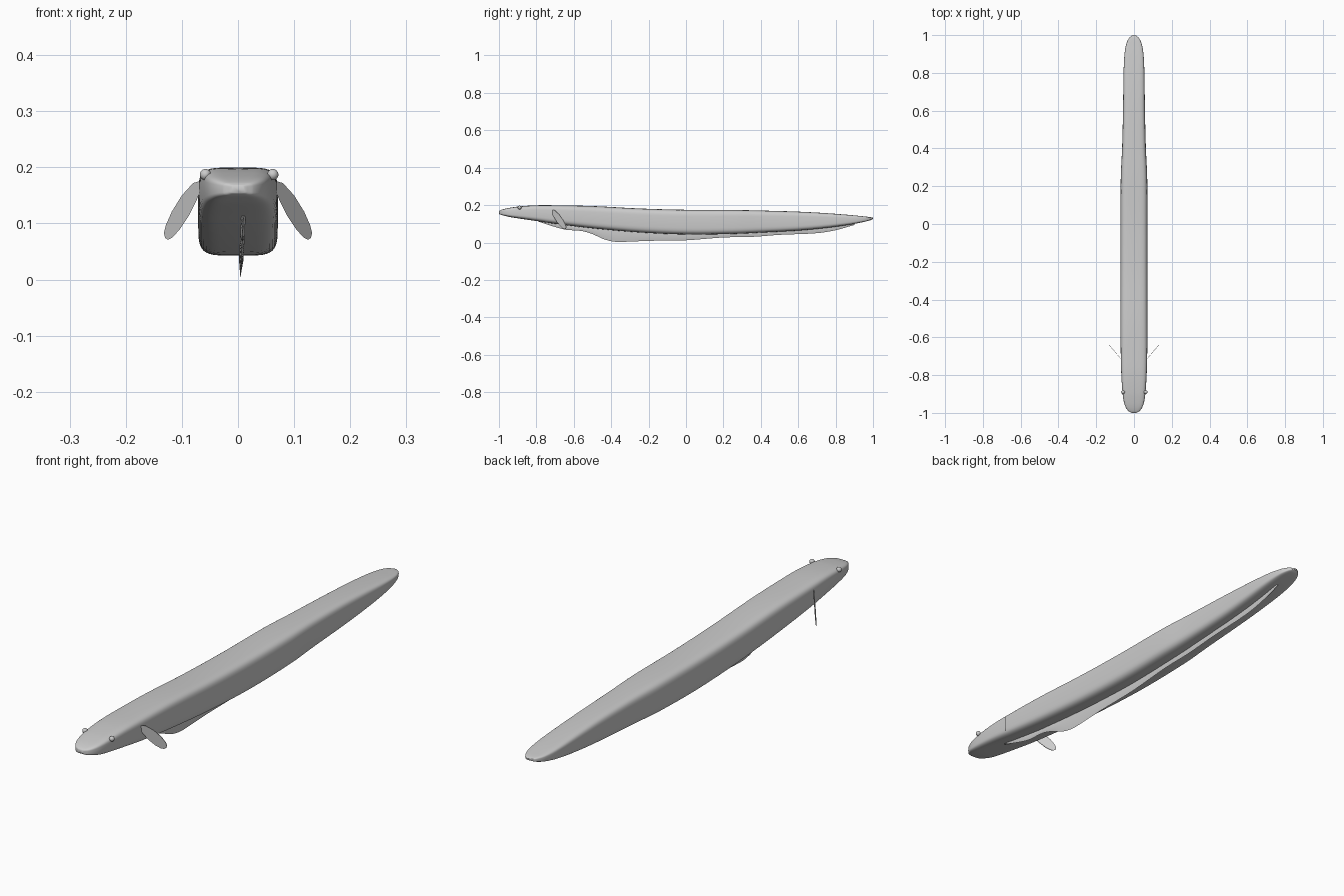
import bpy, bmesh, math

if "Cube" in bpy.data.objects:
    bpy.data.objects.remove(bpy.data.objects["Cube"])

grey = bpy.data.materials.new("soft grey")
grey.diffuse_color = (0.6, 0.6, 0.6, 1)
grey.use_nodes = True
grey.node_tree.nodes["Principled BSDF"].inputs["Base Color"].default_value = grey.diffuse_color


def make(name, verts, faces, angle=60):
    me = bpy.data.meshes.new(name)
    me.from_pydata(verts, [], faces)
    ob = bpy.data.objects.new(name, me)
    bpy.context.collection.objects.link(ob)
    me.materials.append(grey)
    bm = bmesh.new()
    bm.from_mesh(me)
    bmesh.ops.recalc_face_normals(bm, faces=bm.faces)
    bm.to_mesh(me)
    bm.free()
    bpy.ops.object.select_all(action='DESELECT')
    ob.select_set(True)
    bpy.context.view_layer.objects.active = ob
    bpy.ops.object.shade_smooth_by_angle(angle=math.radians(angle))
    return ob


def smooth(rows, steps):
    """Catmull-Rom rows through the given stations."""
    out = []
    for i in range(len(rows) - 1):
        b, c = rows[i], rows[i + 1]
        a, d = rows[max(i - 1, 0)], rows[min(i + 2, len(rows) - 1)]
        h = c[0] - b[0]
        for s in range(steps):
            t = s / steps
            row = [b[0] + h * t]
            for k in range(1, len(b)):
                m0 = (c[k] - a[k]) / (c[0] - a[0]) * h
                m1 = (d[k] - b[k]) / (d[0] - b[0]) * h
                row.append((2*t**3 - 3*t*t + 1) * b[k] + (t**3 - 2*t*t + t) * m0
                           + (3*t*t - 2*t**3) * c[k] + (t**3 - t*t) * m1)
            out.append(row)
    return out + [list(rows[-1])]


# Body: y, half width, bottom, top
stations = [
    (-1.0, 0.012, 0.154, 0.168), (-0.992, 0.028, 0.149, 0.173),
    (-0.97, 0.044, 0.143, 0.180), (-0.94, 0.054, 0.136, 0.186),
    (-0.89, 0.061, 0.128, 0.193), (-0.8, 0.067, 0.115, 0.199),
    (-0.7, 0.070, 0.100, 0.199), (-0.5, 0.071, 0.076, 0.195),
    (-0.25, 0.071, 0.054, 0.182), (0.0, 0.071, 0.043, 0.175),
    (0.25, 0.070, 0.046, 0.174), (0.4, 0.063, 0.053, 0.171),
    (0.6, 0.058, 0.064, 0.165), (0.75, 0.056, 0.078, 0.157),
    (0.88, 0.052, 0.096, 0.147), (0.95, 0.042, 0.110, 0.140),
    (0.985, 0.026, 0.119, 0.136), (1.0, 0.008, 0.126, 0.132)]
N = 40
verts, faces = [], []
rows = smooth(stations, 4)
for y, w, lo, hi in rows:
    for j in range(N):
        a = 2 * math.pi * j / N
        c, s = math.cos(a), math.sin(a)
        # rounded-square cross-section
        verts.append((w * math.copysign(abs(c) ** 0.42, c), y,
                      (lo + hi) / 2 + (hi - lo) / 2 * math.copysign(abs(s) ** 0.42, s)))
for i in range(len(rows) - 1):
    for j in range(N):
        k = (j + 1) % N
        faces.append((i*N + j, i*N + k, (i+1)*N + k, (i+1)*N + j))
faces += [tuple(range(N)), tuple(range((len(rows) - 1) * N, len(rows) * N))]
make("body", verts, faces)

# Belly fin: y, lower edge, upper edge
belly = [(-0.79, 0.112, 0.118), (-0.7, 0.083, 0.108), (-0.64, 0.068, 0.095),
         (-0.56, 0.062, 0.082), (-0.5, 0.045, 0.078), (-0.44, 0.018, 0.072),
         (-0.38, 0.004, 0.068), (-0.32, 0.004, 0.068), (-0.2, 0.009, 0.062),
         (0.0, 0.012, 0.055), (0.2, 0.027, 0.058), (0.35, 0.030, 0.062),
         (0.5, 0.041, 0.072), (0.7, 0.050, 0.085), (0.8, 0.066, 0.095),
         (0.9, 0.094, 0.108)]
verts, faces = [], []
rows = smooth(belly, 4)
for y, lo, hi in rows:
    mid = (lo + hi) / 2
    for x, z in ((0, lo), (0.004, mid), (0, hi), (-0.004, mid)):
        verts.append((0.004 + 0.05 * z + x, y, z))
for i in range(len(rows) - 1):
    for j in range(4):
        k = (j + 1) % 4
        faces.append((i*4 + j, i*4 + k, i*4 + 4 + k, i*4 + 4 + j))
faces += [(0, 1, 2, 3), tuple(len(verts) - 4 + j for j in range(4))]
make("belly_fin", verts, faces, 80)

# Side fins: thin swept-back paddles, outline as x, z
outline = [(0.066, 0.176), (0.080, 0.172), (0.100, 0.150), (0.118, 0.121),
           (0.129, 0.096), (0.132, 0.083), (0.130, 0.074), (0.125, 0.071),
           (0.117, 0.075), (0.104, 0.089), (0.088, 0.113), (0.074, 0.141),
           (0.066, 0.160)]
n = len(outline)
for side, label in ((-1, "left"), (1, "right")):
    verts = [(side * x, -0.715 + (x - 0.068) * 1.17 + t, z)
             for t in (-0.0012, 0.0012) for x, z in outline]
    faces = [tuple(range(n)), tuple(range(n, 2 * n))]
    faces += [(j, (j + 1) % n, n + (j + 1) % n, n + j) for j in range(n)]
    make(label + "_side_fin", verts, faces, 30)

# Eyes
for x, label in ((-0.058, "left"), (0.062, "right")):
    bpy.ops.mesh.primitive_uv_sphere_add(segments=20, ring_count=12, radius=0.01,
                                         location=(x, -0.89, 0.187))
    eye = bpy.context.object
    eye.name = label + "_eye"
    eye.data.materials.append(grey)
    bpy.ops.object.shade_smooth()
